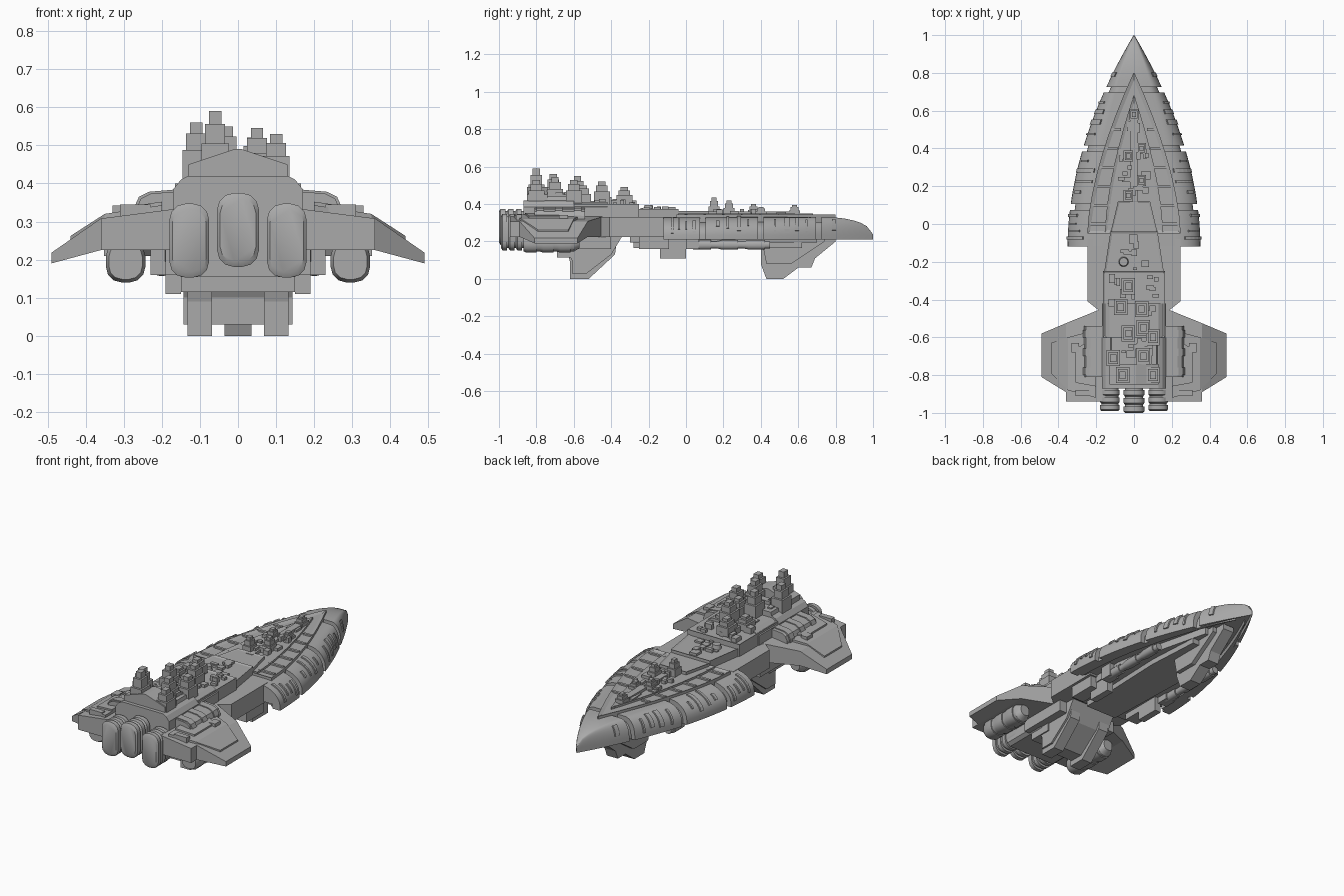
import bpy, bmesh, math, random
from math import sin, cos, pi
from random import uniform

random.seed(7)
default_cube = bpy.data.objects.get("Cube")
if default_cube:
    bpy.data.objects.remove(default_cube)

GREY = (.4, .4, .4, 1)
grey = bpy.data.materials.new("hull_grey")
grey.use_nodes = True
grey.diffuse_color = GREY
grey.node_tree.nodes["Principled BSDF"].inputs["Base Color"].default_value = GREY


# Helpers: every part is a loft through rings of points
def add_loft(mesh_data, rings):
    rows = [[mesh_data.verts.new(point) for point in ring] for ring in rings]
    for near, far in zip(rows, rows[1:]):
        for i in range(len(near)):
            mesh_data.faces.new((near[i - 1], near[i], far[i], far[i - 1]))
    mesh_data.faces.new(rows[0])
    return mesh_data.faces.new(rows[-1])


def finish(name, mesh_data, mirror=False, smooth=False):
    if mirror:
        everything = mesh_data.verts[:] + mesh_data.edges[:] + mesh_data.faces[:]
        copied = bmesh.ops.duplicate(mesh_data, geom=everything)["geom"]
        for item in copied:
            if isinstance(item, bmesh.types.BMVert):
                item.co.x = -item.co.x
    bmesh.ops.recalc_face_normals(mesh_data, faces=mesh_data.faces[:])
    mesh = bpy.data.meshes.new(name)
    mesh_data.to_mesh(mesh)
    mesh_data.free()
    mesh.materials.append(grey)
    part = bpy.data.objects.new(name, mesh)
    bpy.context.collection.objects.link(part)
    if smooth:
        bpy.ops.object.select_all(action='DESELECT')
        part.select_set(True)
        bpy.context.view_layer.objects.active = part
        bpy.ops.object.shade_smooth_by_angle(angle=math.radians(32))


def loft(name, rings, mirror=False, smooth=False):
    mesh_data = bmesh.new()
    add_loft(mesh_data, rings)
    finish(name, mesh_data, mirror, smooth)


def symmetric(half):
    return half + [(-point[0], *point[1:]) for point in reversed(half)]


def along_x(name, profile, left, right, mirror=False):
    loft(name, [[(x, y, z) for y, z in profile] for x in (left, right)], mirror)


def along_y(name, section, back, front, mirror=False):
    loft(name, [[(x, y, z) for x, z in section] for y in (back, front)], mirror)


def plate(name, half, bottom, top, border=0):
    mesh_data = bmesh.new()
    cap = add_loft(mesh_data, [[(x, y, z) for x, y in symmetric(half)] for z in (bottom, top)])
    bmesh.ops.recalc_face_normals(mesh_data, faces=mesh_data.faces[:])
    if border:
        bmesh.ops.inset_region(mesh_data, faces=[cap], thickness=border, depth=-border / 3)
    finish(name, mesh_data)


def box_rings(x, y, bottom, top, width, length):
    corners = [(x + i * width / 2, y + j * length / 2) for i, j in ((-1, -1), (1, -1), (1, 1), (-1, 1))]
    return [[(*corner, z) for corner in corners] for z in (bottom, top)]


def block(name, x, y, z, mirror=False):
    along_y(name, [(x[0], z[0]), (x[1], z[0]), (x[1], z[1]), (x[0], z[1])], *y, mirror)


def steps(start, end, count):
    return [start + (end - start) * i / count for i in range(count + 1)]


# Bow hull: pointed plan with rounded flanks and a drooping tip
STERN_EDGE = -.12
HULL_BASE = .235


def hull_width(y):
    return .35 * (1.005 - ((y - STERN_EDGE) / (1 - STERN_EDGE)) ** 1.9)


def shell(y, angle, grow=0):
    droop = max(0, 4 * y - 3)
    rise = .095 * math.sqrt(max(.001, 1 - droop * droop)) + grow
    width = hull_width(y) + grow
    return (width * (.62 + .38 * cos(angle)), y, HULL_BASE + rise * sin(angle))


def hull_ring(y, grow=0):
    arc = [shell(y, angle, grow) for angle in steps(0, pi / 2, 7)]
    edge = arc[0][0]
    lip = HULL_BASE - .025
    rim = [(edge * .86, y, HULL_BASE), (edge * .86, y, lip), (edge, y, lip)]
    return symmetric(rim + arc)


loft("inner_hull", [hull_ring(y, grow=-.025) for y in steps(-.1, .9, 20)], smooth=True)

# Armour bands, with a notch between neighbours, and ribs standing on each band
BAND_ENDS = [STERN_EDGE, .09, .4, .71, 1]
ribs = bmesh.new()
for number, (back, front) in enumerate(zip(BAND_ENDS, BAND_ENDS[1:])):
    back += .015 * (number > 0)
    front -= .015 * (front < 1)
    loft("armour_band_" + "abcd"[number], [hull_ring(y) for y in steps(back, front, 8)], smooth=True)
    for share in (.2, .4, .6, .8):
        start = back + (front - back) * share
        end = start + uniform(.008, .03)
        if end < .85:
            angles = steps(uniform(0, .6), uniform(.8, 1.4), 5)
            add_loft(ribs, [[shell(y, a, grow=.007) for a in angles] +
                            [shell(y, a, grow=-.01) for a in reversed(angles)] for y in (start, end)])
finish("armour_ribs", ribs, mirror=True)

# Arrow shaped deck with raised borders and cross ribs
DECK_BACK, DECK_TIP = -.05, .8


def deck_width(y):
    return .245 * (1.01 - ((y - DECK_BACK) / (DECK_TIP - DECK_BACK)) ** 1.6)


deck_outline = [(deck_width(y), y) for y in steps(DECK_BACK, DECK_TIP, 8)]
plate("bow_deck", deck_outline, bottom=.3, top=.345, border=.02)
plate("bow_inner_deck", [(x * .62, y * .85) for x, y in deck_outline], bottom=.3, top=.35, border=.015)
cross_ribs = bmesh.new()
for y in steps(0, .5, 5):
    width = deck_width(y)
    add_loft(cross_ribs, box_rings(width * .75, y, .33, .347, width * .4, .014))
finish("deck_cross_ribs", cross_ribs, mirror=True)

# Spine and middle hull
plate("spine_ramp", [(.125, -.05), (.085, .12)], bottom=.3, top=.362, border=.012)
plate("spine_front", [(.16, -.27), (.125, -.04)], bottom=.3, top=.375, border=.015)
plate("spine_middle", [(.165, -.6), (.165, -.25)], bottom=.3, top=.4, border=.015)
plate("middle_hull", [(.17, -.47), (.245, -.41), (.245, -.08)], bottom=.225, top=.33)
block("spine_ridge", x=(-.02, .02), y=(.1, .6), z=(.34, .36))
dome = bmesh.new()
bmesh.ops.create_cone(dome, cap_ends=True, segments=16, radius1=.027, radius2=.022, depth=.03)
bmesh.ops.translate(dome, verts=dome.verts[:], vec=(-.055, -.2, .38))
finish("spine_dome", dome)

# Stern block with a peaked roof
STERN = -.87
along_y("stern_body", symmetric([(.15, .155), (.17, .17), (.17, .385), (.15, .41), (.13, .42)]), STERN, -.6)
along_y("stern_front", symmetric([(.17, .2), (.17, .385), (.13, .41)]), -.6, -.42)
along_y("stern_roof", symmetric([(.13, .4), (.13, .45), (.01, .49)]), STERN + .02, -.74)
along_y("stern_roof_front", symmetric([(.13, .4), (.12, .44)]), -.74, -.6)


# Wings: drooping tips, stacked panels and shoulder fairings
def wing_ring(x, back, front, bottom, top):
    return [(x, back, bottom), (x, front, bottom), (x, front, top), (x, back, top)]


BREAK = .36
loft("wing", [wing_ring(.15, -.94, -.44, .225, .335), wing_ring(BREAK, -.94, -.525, .225, .308),
              wing_ring(BREAK, -.89, -.525, .225, .308), wing_ring(.49, -.81, -.58, .19, .218)], mirror=True)
loft("wing_panel", [wing_ring(.2, -.92, -.56, .25, .343), wing_ring(.35, -.88, -.6, .25, .32),
                    wing_ring(.44, -.79, -.63, .22, .262)], mirror=True)
loft("wing_upper_panel", [wing_ring(.2, -.86, -.6, .25, .352), wing_ring(.31, -.84, -.66, .25, .336)], mirror=True)
block("wing_hatch", x=(.29, .33), y=(-.68, -.63), z=(.3, .342), mirror=True)
block("wing_rear_hatch", x=(.23, .31), y=(-.91, -.88), z=(.3, .345), mirror=True)
fairing = [(.15, .28), (.15, .38), (.23, .373), (.255, .36), (.266, .335), (.266, .28)]
along_y("wing_fairing", fairing, -.81, -.54, mirror=True)
for place, y in zip(("rear", "middle", "front"), (-.8, -.7, -.6)):
    along_y("fairing_band_" + place, [(x * 1.02, z + .005) for x, z in fairing], y, y + .04, mirror=True)


# Oval ribbed tubes: engines, pods and gun barrels
def tube(name, x, z, half_width, half_height, stations, mirror=False):
    radius = half_width * .8
    rings = []
    for y, scale in stations:
        ring = []
        for quarter, (i, j) in enumerate(((1, 1), (-1, 1), (-1, -1), (1, -1))):
            for angle in steps(quarter * pi / 2, (quarter + 1) * pi / 2, 3):
                across = i * (half_width - radius) + radius * cos(angle)
                upward = j * (half_height - radius) + radius * sin(angle)
                ring.append((x + scale * across, y, z + scale * upward))
        rings.append(ring)
    loft(name, rings, mirror, smooth=True)


def ribbed(back, front, ribs, groove):
    pitch = (front - back) / ribs
    stations = [(back, .85)]
    for i in range(ribs):
        start = back + i * pitch
        stations += [(start + pitch * .2, 1), (start + pitch * .8, 1),
                     (start + pitch * .8, groove), (start + pitch, groove)]
    return stations


tube("centre_engine", 0, .278, .055, .097, ribbed(-1, STERN, ribs=3, groove=.87) + [(-.8, .85)])
tube("side_engine", .128, .25, .052, .097, ribbed(-.99, STERN, ribs=3, groove=.87) + [(-.8, .85)], mirror=True)
tube("wing_pod", .295, .195, .052, .055, ribbed(STERN, -.6, ribs=3, groove=.9) + [(-.57, .55)], mirror=True)
tube("gun_barrel", .2, .182, .025, .025, ribbed(.02, .45, ribs=3, groove=.75), mirror=True)

# Rear keel with two feet
along_x("rear_keel", [(-.61, .03), (-.53, .03), (-.4, .13), (-.34, .23), (-.68, .23), (-.61, .1)], -.143, .143)
along_x("rear_foot", [(-.62, 0), (-.52, 0), (-.38, .13), (-.37, .2), (-.65, .2), (-.62, .09)], .068, .132, mirror=True)
block("keel_collar", x=(-.15, .15), y=(-.69, -.55), z=(.115, .16))
block("keel_saddle", x=(-.19, .19), y=(-.7, -.4), z=(.16, .23))

# Forward keel
along_x("forward_keel", [(.43, 0), (.52, 0), (.6, .06), (.67, .06), (.69, .11), (.8, .2), (.8, .23), (.4, .23), (.4, .08)], -.035, .035)
along_x("forward_keel_cheeks", [(.43, .08), (.56, .08), (.74, .2), (.74, .23), (.4, .23)], -.06, .06)

# Belly plates and gun mounts
plate("belly_plate", [(.19, -.3), (.2, .1), (.15, .42), (.08, .7)], bottom=.195, top=.24)
plate("belly_core", [(.1, -.28), (.12, .3), (.1, .62)], bottom=.165, top=.2)
block("gun_block", x=(.15, .19), y=(-.14, 0), z=(.11, .2), mirror=True)
block("gun_housing", x=(.15, .23), y=(-.25, -.09), z=(.16, .24), mirror=True)
block("gun_mount", x=(.17, .23), y=(0, .07), z=(.16, .24), mirror=True)

# Three-step towers: x, y, top
stern_towers = [(-.06, -.8, .59), (-.11, -.71, .56), (.05, -.7, .545), (.1, -.8, .53), (.1, -.6, .53), (-.03, -.58, .55),
                (.05, -.55, .5), (.04, -.45, .52), (-.07, -.44, .47), (-.03, -.33, .49)]
bow_towers = [(-.03, .15, .435), (.04, .23, .42), (-.03, .36, .4), (.04, .4, .385), (0, .58, .395)]
for name, towers, base, width in (("stern_towers", stern_towers, .4, .065), ("bow_towers", bow_towers, .33, .045)):
    group = bmesh.new()
    for x, y, top in towers:
        for height, scale in ((.55, 1.1), (.82, .8), (1, .5)):
            add_loft(group, box_rings(x, y, base, base + (top - base) * height, width * scale, width * scale * 1.2))
    finish(name, group)


# Scattered low surface blocks
def scatter(name, count, half_width, back, front, floor, high):
    group = bmesh.new()
    for _ in range(count):
        add_loft(group, box_rings(uniform(-half_width, half_width), uniform(back, front), floor - .02,
                                  floor + uniform(.004, high), uniform(.015, .05), uniform(.015, .05)))
    finish(name, group)


scatter("stern_blocks", 18, half_width=.1, back=-.73, front=-.62, floor=.44, high=.03)
scatter("spine_blocks", 24, half_width=.12, back=-.57, front=-.28, floor=.394, high=.035)
scatter("spine_front_blocks", 9, half_width=.1, back=-.24, front=-.07, floor=.37, high=.018)
scatter("bow_blocks", 18, half_width=.07, back=.15, front=.42, floor=.345, high=.03)
scatter("bow_tip_blocks", 6, half_width=.02, back=.45, front=.6, floor=.345, high=.02)
